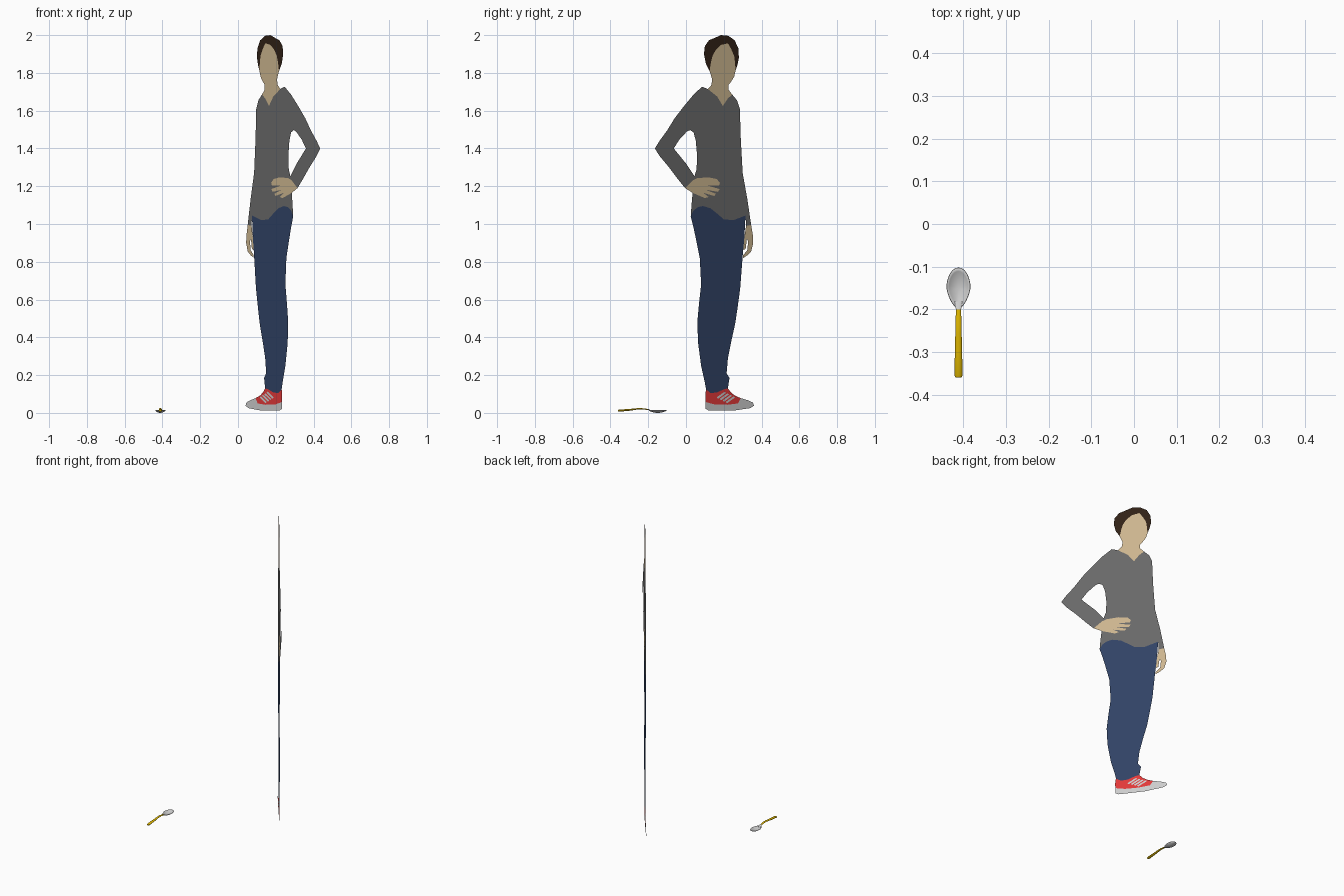
import bpy, bmesh, math


def material(name, rgb):
    m = bpy.data.materials.new(name)
    m.diffuse_color = (*rgb, 1)
    return m


SKIN = material("skin", (0.60, 0.46, 0.27))
HAIR = material("dark_brown", (0.03, 0.015, 0.008))
KNIT = material("charcoal", (0.14, 0.14, 0.14))
DENIM = material("denim", (0.03, 0.055, 0.13))
RED = material("red", (0.75, 0.04, 0.04))
GOLD = material("gold", (0.75, 0.48, 0.0))


def finish(bm, name, mat=None):
    me = bpy.data.meshes.new(name)
    bm.to_mesh(me)
    bm.free()
    ob = bpy.data.objects.new(name, me)
    bpy.context.collection.objects.link(ob)
    if mat:
        me.materials.append(mat)
    return ob


def cutout(name, mat, *loops):
    """Flat filled shape in the slanted figure plane; later loops are holes
    or islands. Points are (y, z); x follows from the plane."""
    bm = bmesh.new()
    edges = []
    for loop in loops:
        vs = [bm.verts.new((0.435 - (y + 0.165) * 0.752, y, z)) for y, z in loop]
        edges += [bm.edges.new((vs[i - 1], vs[i])) for i in range(len(vs))]
    bmesh.ops.triangle_fill(bm, use_beauty=True, use_dissolve=False, edges=edges,
                            normal=(0.8, 0.6, 0))
    bmesh.ops.recalc_face_normals(bm, faces=bm.faces)
    return finish(bm, name, mat)


# Boundaries shared between neighbouring cut-out parts
hairline = [(0.125, 1.81), (0.131, 1.85), (0.14, 1.89), (0.158, 1.922), (0.185, 1.948),
            (0.222, 1.957), (0.24, 1.925), (0.255, 1.89), (0.26, 1.85), (0.262, 1.81)]
collar = [(0.115, 1.715), (0.165, 1.675), (0.195, 1.625), (0.222, 1.665), (0.245, 1.685)]
hem = [(0.315, 1.045), (0.29, 1.035), (0.25, 1.02), (0.20, 1.025), (0.165, 1.055),
       (0.13, 1.083), (0.09, 1.095), (0.065, 1.09), (0.04, 1.072), (0.025, 1.04)]
hand = [(-0.005, 1.19), (0.035, 1.165), (0.07, 1.15), (0.10, 1.137), (0.12, 1.143),
        (0.092, 1.165), (0.15, 1.148), (0.158, 1.16), (0.105, 1.181), (0.17, 1.17),
        (0.178, 1.185), (0.112, 1.204), (0.175, 1.203), (0.18, 1.218), (0.163, 1.238),
        (0.12, 1.247), (0.06, 1.243), (0.037, 1.232)]
ankle = [(0.106, 0.125), (0.13, 0.105), (0.165, 0.108), (0.20, 0.125), (0.222, 0.13)]
welt = [(0.103, 0.058), (0.15, 0.045), (0.22, 0.043), (0.275, 0.05), (0.29, 0.078)]

# Head
cutout("hair", HAIR, [(0.105, 1.85), (0.095, 1.90), (0.10, 1.942), (0.122, 1.973),
                      (0.152, 1.985), (0.185, 2.0), (0.225, 1.996), (0.258, 1.972),
                      (0.277, 1.93), (0.28, 1.88), (0.272, 1.84)] + hairline[::-1])
cutout("face_and_neck", SKIN, hairline + [(0.255, 1.78), (0.238, 1.752), (0.226, 1.738),
       (0.226, 1.71)] + collar[::-1] + [(0.134, 1.735), (0.139, 1.765)])

# Sweater with the gap inside the bent arm
arm_gap = [(-0.065, 1.40), (-0.035, 1.447), (0.005, 1.49), (0.022, 1.497), (0.04, 1.485),
           (0.052, 1.44), (0.059, 1.36), (0.056, 1.29), (0.045, 1.253), (0.0, 1.32)]
cutout("sweater", KNIT, [(0.085, 1.727)] + collar + [(0.27, 1.655), (0.285, 1.61),
       (0.29, 1.45), (0.30, 1.27), (0.325, 1.13), (0.345, 0.995), (0.318, 0.99)] + hem +
       [(0.03, 1.11)] + hand[1:] + [hand[0], (-0.045, 1.24), (-0.09, 1.30), (-0.14, 1.36),
       (-0.165, 1.40), (-0.14, 1.44), (-0.10, 1.495), (-0.06, 1.56), (-0.01, 1.625),
       (0.04, 1.685)], arm_gap)

# Hands
cutout("hand_on_hip", SKIN, hand)
cutout("hanging_hand", SKIN, [(0.318, 0.99), (0.345, 0.995), (0.354, 0.94), (0.356, 0.90),
       (0.345, 0.855), (0.325, 0.835), (0.303, 0.82), (0.303, 0.835), (0.325, 0.862),
       (0.329, 0.91), (0.322, 0.92), (0.316, 0.87), (0.303, 0.86), (0.309, 0.93)])

# Trousers
cutout("trousers", DENIM, hem + [(0.04, 0.98), (0.055, 0.91), (0.073, 0.82), (0.08, 0.68),
       (0.068, 0.57), (0.06, 0.48), (0.064, 0.37), (0.08, 0.25), (0.10, 0.16)] + ankle +
       [(0.23, 0.185), (0.215, 0.21), (0.222, 0.29), (0.24, 0.38), (0.26, 0.47),
        (0.272, 0.55), (0.287, 0.66), (0.30, 0.83), (0.309, 0.93)])

# Shoe with laces and rubber sole
laces = [[(y, z), (y + 0.042, z + 0.030), (y + 0.050, z + 0.024), (y + 0.008, z - 0.007)]
         for y, z in [(0.162 + 0.016 * i, 0.082 - 0.008 * i) for i in range(4)]]
cutout("shoe_upper", RED, ankle + [(0.238, 0.108), (0.258, 0.092)] + welt[::-1] +
       [(0.102, 0.09)], *laces)
cutout("shoe_laces", None, *laces)
cutout("shoe_sole", None, welt + [(0.33, 0.066), (0.354, 0.055), (0.36, 0.038),
       (0.34, 0.025), (0.25, 0.012), (0.12, 0.012), (0.104, 0.022)])

SX = -0.411  # spoon centre line


def loft(name, mat, stations, sides=10):
    """Oval rings along y: (y, z, half width, half height)."""
    bm = bmesh.new()
    rings = [[bm.verts.new((SX + w * math.cos(2 * math.pi * i / sides), y,
                            z + h * math.sin(2 * math.pi * i / sides)))
              for i in range(sides)] for y, z, w, h in stations]
    for a, b in zip(rings, rings[1:]):
        for i in range(sides):
            bm.faces.new((a[i - 1], a[i], b[i], b[i - 1]))
    bm.faces.new(rings[0])
    bm.faces.new(rings[-1])
    bmesh.ops.recalc_face_normals(bm, faces=bm.faces)
    return finish(bm, name, mat)


handle = loft("spoon_handle", GOLD, [
    (-0.360, 0.011, 0.007, 0.004), (-0.354, 0.012, 0.0095, 0.006),
    (-0.30, 0.016, 0.0085, 0.005), (-0.26, 0.021, 0.0075, 0.004),
    (-0.235, 0.022, 0.007, 0.0035), (-0.20, 0.018, 0.006, 0.003)])
neck = loft("spoon_neck", None, [
    (-0.20, 0.018, 0.006, 0.003), (-0.192, 0.015, 0.008, 0.002),
    (-0.182, 0.010, 0.009, 0.001)])

# Spoon bowl: egg-shaped shallow dish
bm = bmesh.new()
N, R = 32, 6
centre = bm.verts.new((SX, -0.15, 0.002))
rings = []
for k in range(1, R + 1):
    r = k / R
    ring = []
    for i in range(N):
        a = 2 * math.pi * i / N
        c = math.cos(a)
        w = 0.027 * (1 - 0.3 * max(0, -c))
        ring.append(bm.verts.new((SX - w * r * math.sin(a), -0.15 + 0.047 * r * c,
                                  0.002 + 0.012 * r * r)))
    rings.append(ring)
for i in range(N):
    bm.faces.new((centre, rings[0][i - 1], rings[0][i]))
    for a, b in zip(rings, rings[1:]):
        bm.faces.new((a[i - 1], b[i - 1], b[i], a[i]))
bowl = finish(bm, "spoon_bowl")
solid = bowl.modifiers.new("thickness", 'SOLIDIFY')
solid.thickness = 0.002
solid.offset = -1

for ob in (handle, neck, bowl):
    bpy.context.view_layer.objects.active = ob
    bpy.ops.object.select_all(action='DESELECT')
    ob.select_set(True)
    bpy.ops.object.shade_smooth_by_angle(angle=math.radians(40))
